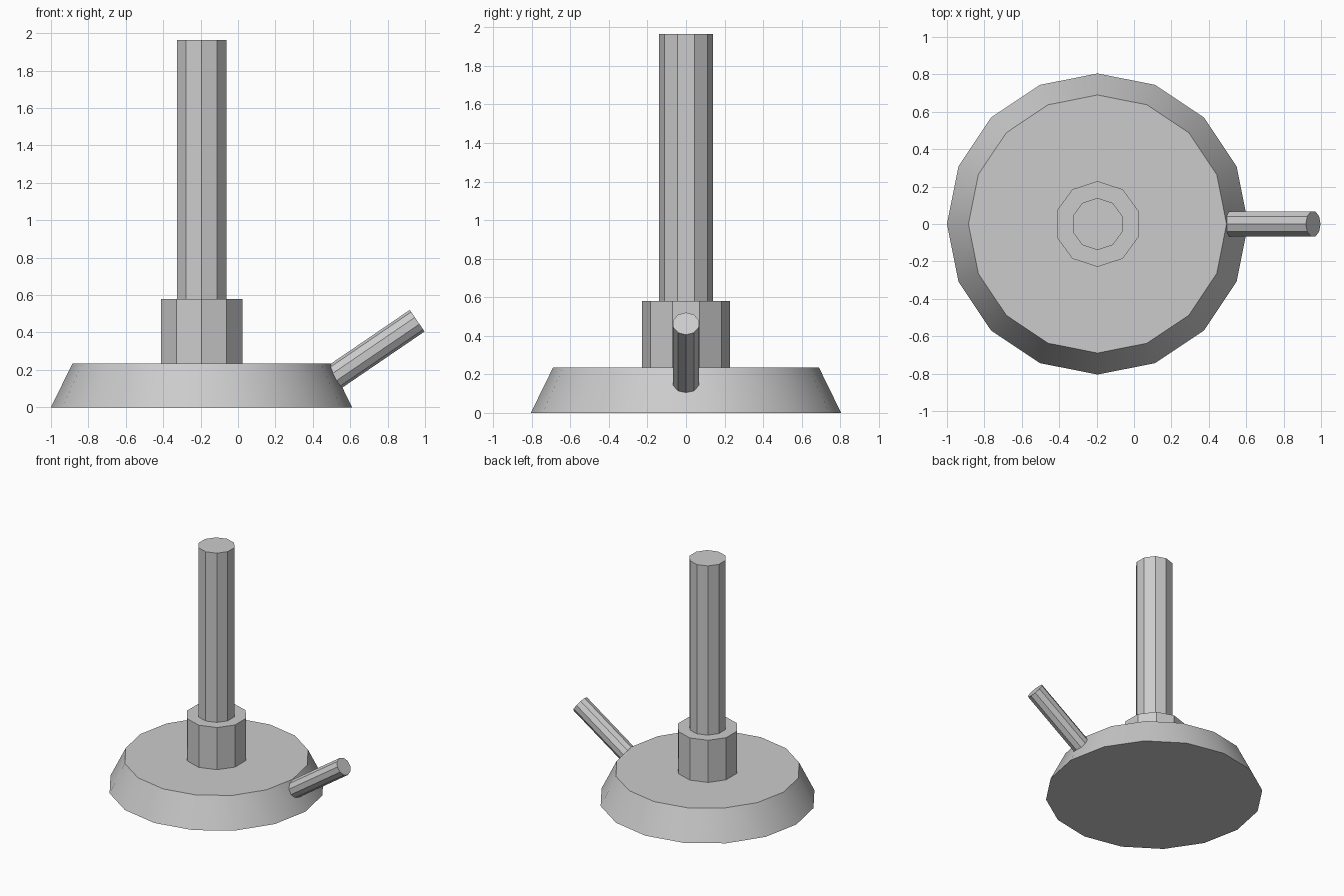
import bpy, bmesh, math
from mathutils import Matrix, Vector

if "Cube" in bpy.data.objects:
    bpy.data.objects.remove(bpy.data.objects["Cube"])

AXIS_X = -0.195  # centre line of base and pipe


def tube(name, sides, r_bottom, r_top, start, end):
    """Closed n-sided frustum running from start to end in the xz plane."""
    start, end = Vector(start), Vector(end)
    d = end - start
    tilt = math.atan2(d.x, d.z)
    m = Matrix.Translation((start + end) / 2) @ Matrix.Rotation(tilt, 4, 'Y')
    if tilt:  # put a corner on top of the tilted tube
        m = m @ Matrix.Rotation(math.pi / 2, 4, 'Z')
    bm = bmesh.new()
    bmesh.ops.create_cone(bm, cap_ends=True, segments=sides, radius1=r_bottom,
                          radius2=r_top, depth=d.length, matrix=m)
    mesh = bpy.data.meshes.new(name)
    bm.to_mesh(mesh)
    bm.free()
    ob = bpy.data.objects.new(name, mesh)
    bpy.context.collection.objects.link(ob)
    return ob


# Tapered base with smooth sides and sharp rims
base = tube("base", 16, 0.805, 0.69, (AXIS_X, 0, 0), (AXIS_X, 0, 0.235))
bpy.context.view_layer.objects.active = base
base.select_set(True)
bpy.ops.object.shade_smooth_by_angle(angle=math.radians(30))

# Faceted collar and upright pipe
tube("collar", 10, 0.229, 0.229, (AXIS_X, 0, 0.235), (AXIS_X, 0, 0.58))
tube("upright_pipe", 10, 0.139, 0.139, (AXIS_X, 0, 0.58), (AXIS_X, 0, 1.965))

# Angled side inlet, its lower end sunk into the base
a = math.radians(34.3)
tip = Vector((0.958, 0, 0.463))
tube("side_inlet", 10, 0.07, 0.07,
     tip - 0.56 * Vector((math.cos(a), 0, math.sin(a))), tip)
